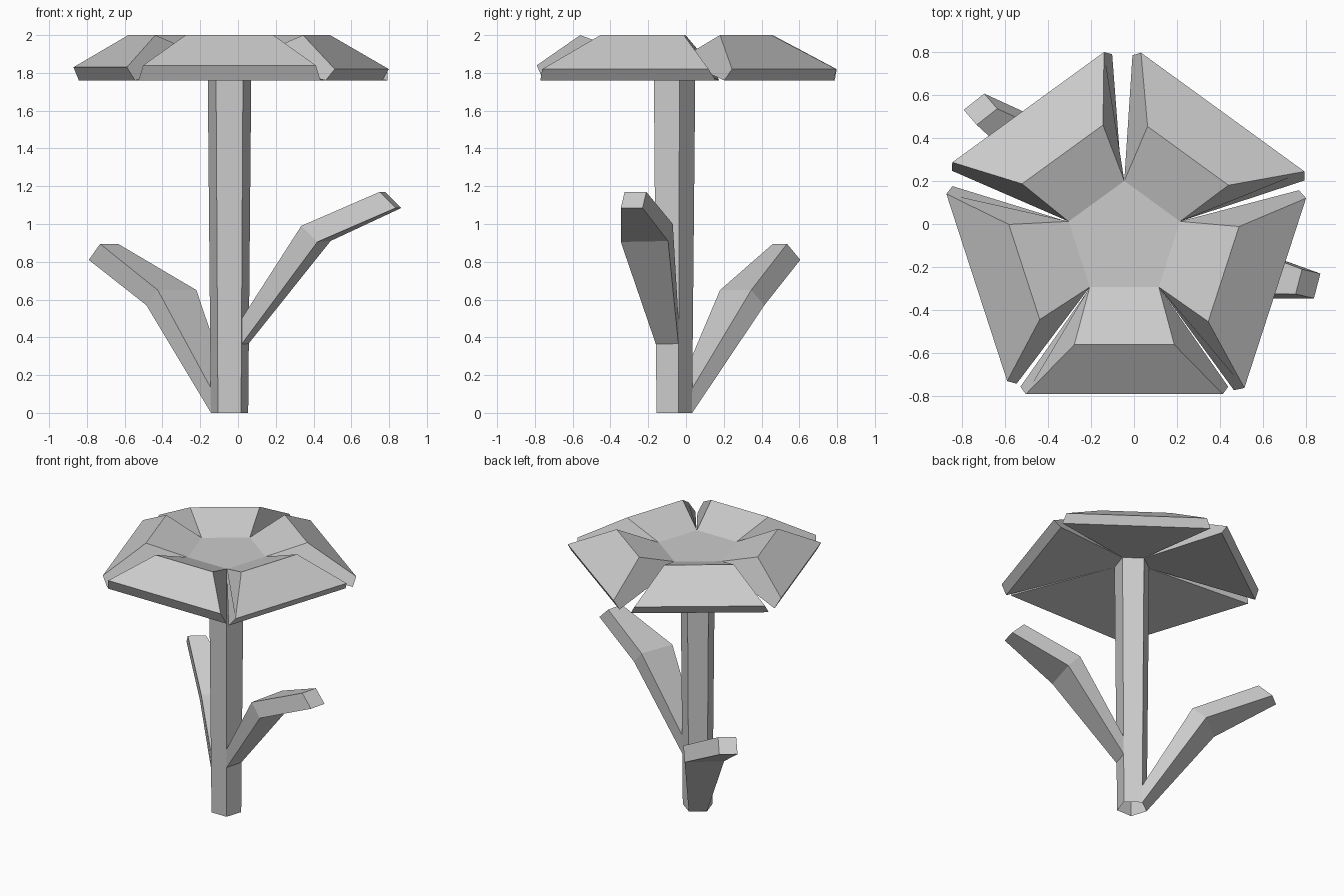
import bpy, bmesh
from math import cos, sin, radians
from mathutils import Vector

cube = bpy.data.objects.get("Cube")
if cube:
    bpy.data.objects.remove(cube, do_unlink=True)

grey = bpy.data.materials.new("plain grey")
grey.use_nodes = True
colour = (0.6, 0.6, 0.6, 1)
grey.diffuse_color = colour
grey.node_tree.nodes["Principled BSDF"].inputs["Base Color"].default_value = colour

AXIS = Vector((-0.045, -0.072, 0))   # stem axis


def loft(name, rings, open_start=False):
    """Join equal-sized rings of points into a flat-shaded solid."""
    bm = bmesh.new()
    loops = [[bm.verts.new(p) for p in ring] for ring in rings]
    n = len(loops[0])
    for a, b in zip(loops, loops[1:]):
        for i in range(n):
            j = (i + 1) % n
            bm.faces.new((a[i], a[j], b[j], b[i]))
    if not open_start:
        bm.faces.new(loops[0][::-1])
    bm.faces.new(loops[-1])
    bmesh.ops.recalc_face_normals(bm, faces=bm.faces)
    mesh = bpy.data.meshes.new(name)
    bm.to_mesh(mesh)
    bm.free()
    mesh.materials.append(grey)
    obj = bpy.data.objects.new(name, mesh)
    bpy.context.collection.objects.link(obj)


def pentagon(radius, z):
    angles = [radians(90 + 72 * i) for i in range(5)]
    return [AXIS + Vector((radius * cos(a), radius * sin(a), z)) for a in angles]


# Hollow-footed stem flaring into the flower centre
loft("stem", [pentagon(0.104, 0), pentagon(0.122, 1.87), pentagon(0.272, 1.90)], open_start=True)


# Petals: root edge, raised ridge, drooping rim, underside rising to the stem
def petal(name, angle, rim, under, rim_z, half=0.457, shift=0.0):
    a = radians(angle)
    out, side = Vector((cos(a), sin(a), 0)), Vector((-sin(a), cos(a), 0))

    def section(s):
        profile = [(0.099, 0.072 * s, 1.87), (0.22, 0.16 * s, 1.90),
                   (0.488, 0.232 * s + shift / 2, 2.0),
                   (rim, half * s + shift, rim_z), (under, (half + 0.025) * s + shift, 1.76)]
        return [AXIS + out * d + side * w + Vector((0, 0, z)) for d, w, z in profile]

    loft(name, [section(-1), section(1)])


petal("front_petal", 270, 0.718, 0.683, 1.84)
petal("left_front_petal", 342, 0.743, 0.70, 1.82, half=0.463, shift=-0.02)
petal("left_back_petal", 54, 0.747, 0.714, 1.82, half=0.469, shift=-0.022)
petal("right_back_petal", 126, 0.759, 0.729, 1.82, half=0.435)
petal("right_front_petal", 198, 0.72, 0.682, 1.83)

# Bent leaves: root on a stem face, elbow, tip
loft("left_leaf", [
    [(0.02, -0.16, 0.50), (0.057, -0.04, 0.50), (0.055, -0.04, 0.365), (0.02, -0.16, 0.365)],
    [(0.335, -0.32, 0.99), (0.41, -0.07, 1.0), (0.49, -0.095, 0.91), (0.42, -0.345, 0.905)],
    [(0.75, -0.325, 1.17), (0.78, -0.21, 1.17), (0.865, -0.23, 1.085), (0.835, -0.345, 1.085)],
], open_start=True)
loft("right_leaf", [
    [(-0.143, -0.04, 0.13), (-0.045, 0.033, 0.13), (-0.045, 0.033, 0), (-0.143, -0.04, 0)],
    [(-0.425, 0.18, 0.65), (-0.22, 0.345, 0.65), (-0.28, 0.415, 0.57), (-0.485, 0.25, 0.57)],
    [(-0.73, 0.46, 0.895), (-0.635, 0.535, 0.895), (-0.695, 0.605, 0.81), (-0.79, 0.53, 0.81)],
], open_start=True)
